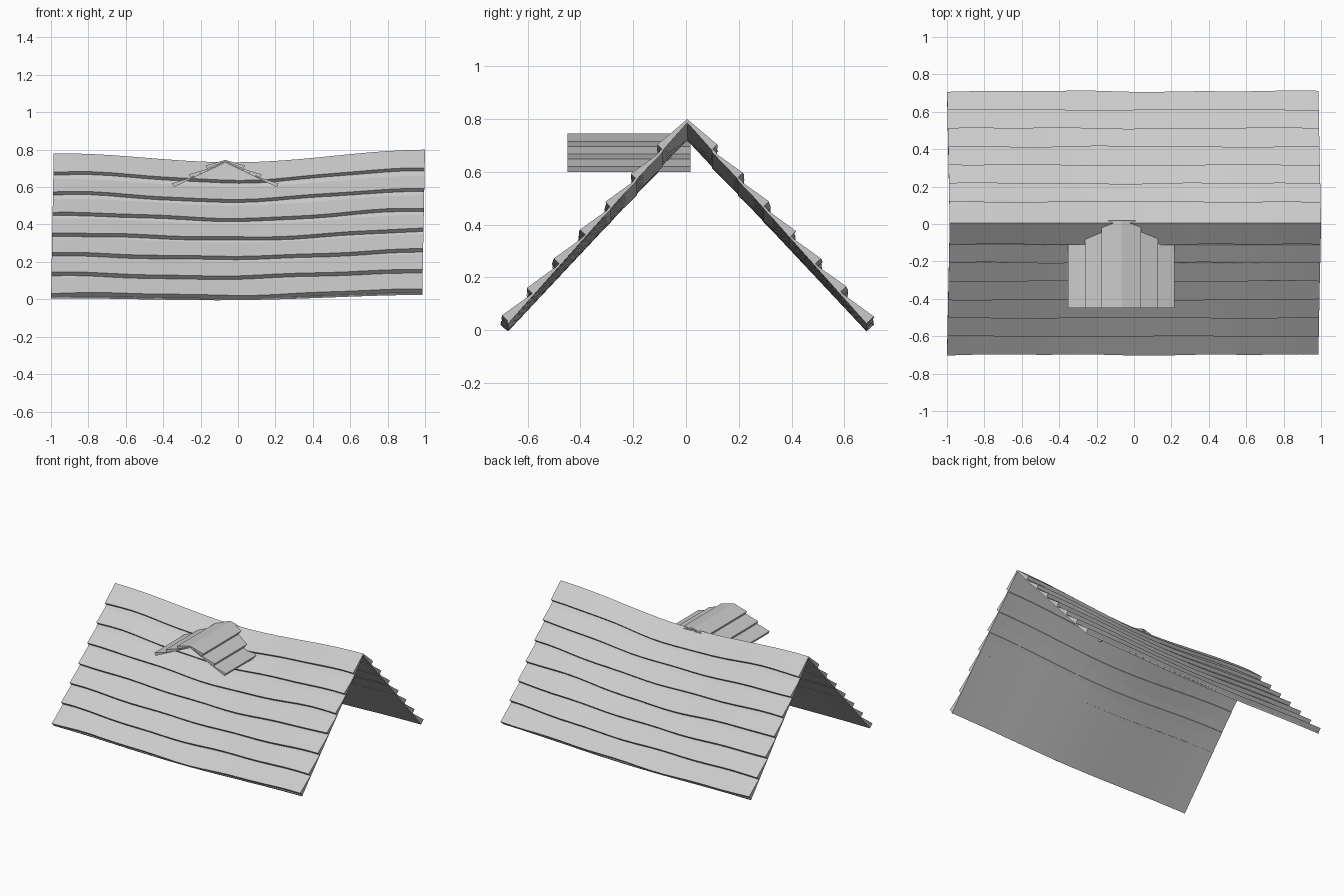
import bpy, bmesh, math, random

if "Cube" in bpy.data.objects:
    bpy.data.objects.remove(bpy.data.objects["Cube"])

random.seed(4)
grey = bpy.data.materials.new("weathered_grey")
grey.diffuse_color = (0.6, 0.6, 0.6, 1)
grey.use_nodes = True
grey.node_tree.nodes["Principled BSDF"].inputs["Base Color"].default_value = grey.diffuse_color


def loft(name, sections):
    """Closed solid through a list of equal-sized cross-sections."""
    bm = bmesh.new()
    rings = [[bm.verts.new(p) for p in sec] for sec in sections]
    n = len(rings[0])
    for a, b in zip(rings, rings[1:]):
        for k in range(n):
            j = (k + 1) % n
            bm.faces.new((a[k], a[j], b[j], b[k]))
    bm.faces.new(rings[0])
    bm.faces.new(rings[-1][::-1])
    bmesh.ops.recalc_face_normals(bm, faces=bm.faces)
    mesh = bpy.data.meshes.new(name)
    bm.to_mesh(mesh)
    bm.free()
    mesh.materials.append(grey)
    ob = bpy.data.objects.new(name, mesh)
    bpy.context.collection.objects.link(ob)
    bpy.context.view_layer.objects.active = ob
    ob.select_set(True)
    bpy.ops.object.shade_smooth_by_angle(angle=math.radians(25))
    ob.select_set(False)


# Main roof: cross-sections are (distance from ridge, height), sagging mid-span
STEPS = 20


def sagged(u, y, z):
    sag = (0.018 + 0.05 * z) * (1 + math.cos(math.pi * u)) / 2
    return (0.9925 * u + 0.0075 * (2.5 * z - 1), y + 0.005, z + 0.01 * u - sag)


us = [-1 + 2 * k / STEPS for k in range(STEPS + 1)]
deck = [(-0.684, 0.022), (0, 0.785), (0.684, 0.022),
        (0.680, 0.014), (0, 0.776), (-0.680, 0.014)]
loft("roof_deck", [[sagged(u, y, z) for y, z in deck] for u in us])

# Seven overlapping wedge courses on each slope, each butt edge a little wavy
for side, label in ((-1, "front"), (1, "back")):
    top = (0.0, 0.79)
    for i in range(7):
        d, z = 0.115 + 0.0983 * i, 0.692 - 0.108 * i
        inner = (d - 0.022, z - 0.021)
        p1, p2 = random.uniform(0, 6.28), random.uniform(0, 6.28)
        secs = []
        for u in us:
            w = 0.0025 * math.sin(5 * u + p1) + 0.002 * math.sin(11 * u + p2)
            prof = [top, (d + w, z - w), (inner[0] + w, inner[1] - w),
                    (top[0], top[1] - 0.006)]
            secs.append([sagged(u, side * a, b) for a, b in prof])
        loft(f"{label}_course_{i + 1}", secs)
        top = inner

# Dormer roof running back through the front slope
CX, Y0, Y1 = -0.068, -0.45, 0.018


def dormer_part(name, prof):
    loft(name, [[(CX + a, y, b) for a, b in prof] for y in (Y0, Y1)])


dormer_part("dormer_deck", [(-0.275, 0.606), (0, 0.738), (0.275, 0.606),
                            (0.275, 0.600), (0, 0.730), (-0.275, 0.600)])
for side, label in ((-1, "left"), (1, "right")):
    top = (0.0, 0.745)
    for i in range(3):
        d, z = 0.105 + 0.09 * i, 0.715 - 0.0475 * i
        inner = (d - 0.008, z - 0.018)
        prof = [top, (d, z), inner, (top[0], top[1] - 0.006)]
        dormer_part(f"dormer_{label}_course_{i + 1}",
                    [(side * a, b) for a, b in prof])
        top = inner
